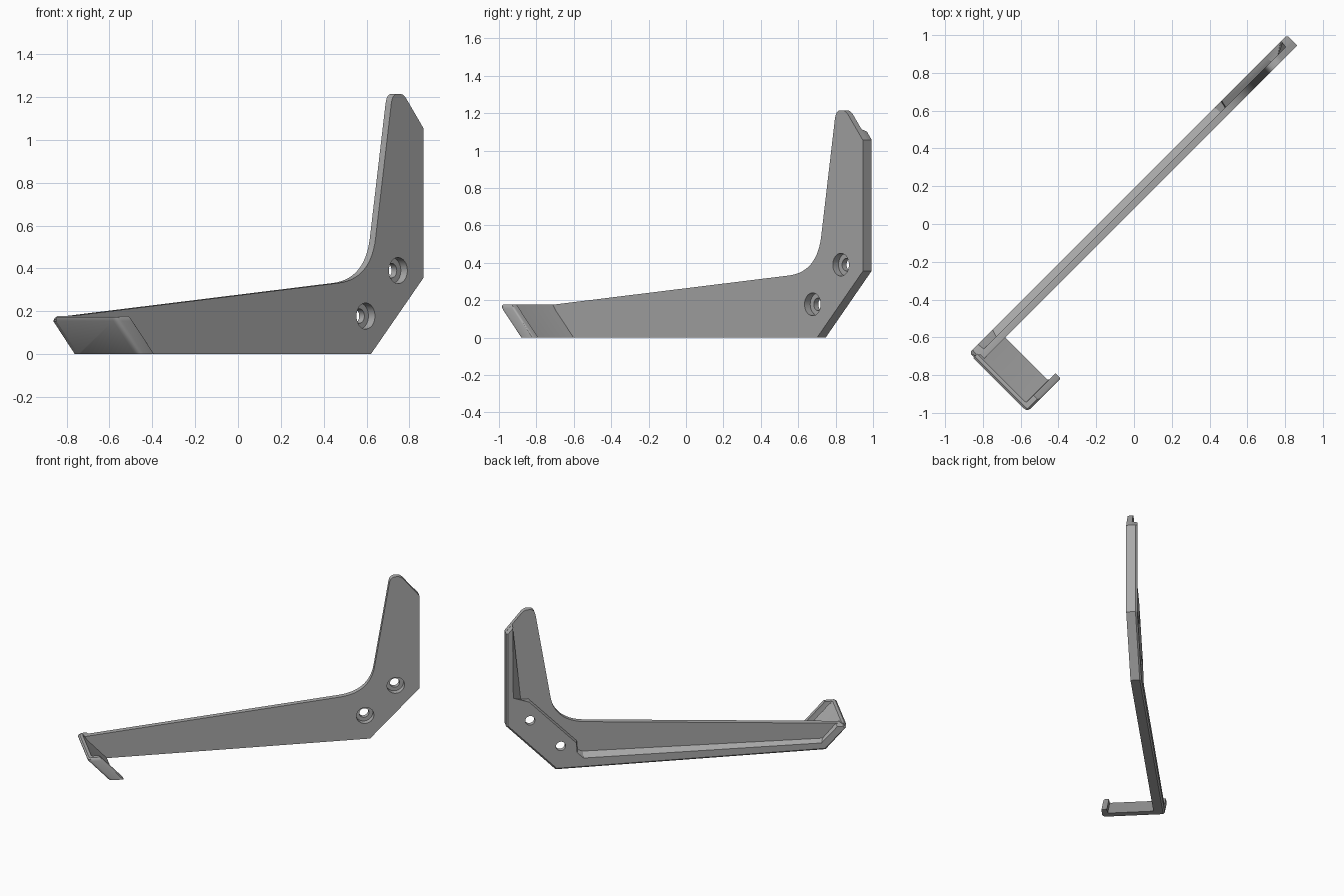
import bpy, bmesh, math
from mathutils import Vector

cube = bpy.data.objects.get("Cube")
if cube:
    bpy.data.objects.remove(cube, do_unlink=True)

R = math.sqrt(0.5)
FRONT, WEB, BACK = -0.057, -0.095, -0.134    # offsets across the plate


def place(u, w, z):
    """u runs along the arm, w across it; the arm lies on the diagonal."""
    return Vector(((u + w) * R, (u - w) * R, z))


def curve(a, c, b, n=8):
    """Points of a rounded corner from a to b around control point c."""
    out = []
    for i in range(n + 1):
        t = i / n
        out.append(tuple((1 - t) ** 2 * a[k] + 2 * t * (1 - t) * c[k] + t * t * b[k]
                         for k in range(2)))
    return out


def loft(name, layers):
    """Closed solid through rings of (u, w, z) points."""
    bm = bmesh.new()
    rings = [[bm.verts.new(place(*p)) for p in ring] for ring in layers]
    n = len(rings[0])
    for lo, hi in zip(rings, rings[1:]):
        for i in range(n):
            j = (i + 1) % n
            bm.faces.new((lo[i], lo[j], hi[j], hi[i]))
    bm.faces.new(rings[0])
    bm.faces.new(rings[-1])
    bmesh.ops.recalc_face_normals(bm, faces=bm.faces)
    mesh = bpy.data.meshes.new(name)
    bm.to_mesh(mesh)
    bm.free()
    ob = bpy.data.objects.new(name, mesh)
    bpy.context.collection.objects.link(ob)
    return ob


def at(points, w):
    return [(u, w, z) for u, z in points]


# Thin web: tapered arm, curved inner corner, upright with rounded tip
web = [(-0.93, 0), (0.934, 0), (1.28, 0.355), (1.28, 1.056)]
web += curve((1.17, 1.19), (1.15, 1.215), (1.125, 1.215), 5)
web += curve((1.11, 1.215), (1.077, 1.215), (1.069, 1.17), 6)
web += curve((0.965, 0.54), (0.932, 0.35), (0.72, 0.332), 14)
web += [(-1.065, 0.176)]
bracket = loft("wall_bracket", [at(web, FRONT), at(web, WEB)])

# Back rib with screw pad: outer edge chamfered, inner edge sloping to the web
outer = [(-1.098, 0.155), (-0.955, 0), (0.934, 0), (1.28, 0.355), (1.28, 1.056)]
crest_outer = [(-1.085, 0.155), (-0.95, 0.012), (0.928, 0.012), (1.268, 0.36), (1.268, 1.06)]
inner = [(1.23, 1.117), (1.165, 0.535), (1.12, 0.54), (0.78, 0.193),
         (0.775, 0.13), (0.74, 0.115), (-0.94, 0.075), (-1.03, 0.178), (-1.08, 0.178)]
crest_inner = [(1.235, 1.1), (1.232, 0.57), (1.12, 0.53), (0.79, 0.193),
               (0.785, 0.12), (0.74, 0.075), (-0.925, 0.055), (-1.035, 0.17), (-1.075, 0.17)]
mix = [tuple(a[k] * 0.3 + b[k] * 0.7 for k in range(2)) for a, b in zip(inner, crest_inner)]
rib = loft("back_rib", [at(outer + inner, WEB + 0.006), at(outer + mix, BACK + 0.012),
                        at(crest_outer + crest_inner, BACK)])

# End hook: leaning sheet with a lip, drawn at floor level then sheared upward
lip = 0.305
hook_out = [(-0.955, WEB - 0.005)] + curve((-0.955, lip - 0.03), (-0.955, lip), (-0.925, lip), 5)
hook_in = curve((-0.865, lip), (-0.852, lip), (-0.852, lip - 0.012), 3)
hook_in += [(-0.852, 0.265)] + curve((-0.895, 0.265), (-0.907, 0.265), (-0.907, 0.255), 3)
hook_in += [(-0.907, WEB - 0.005)]


def hook_ring(z, inset=0.0):
    ring = [(u + inset - 0.93 * z, min(w, lip - inset * 0.4), z) for u, w in hook_out]
    return ring + [(u - 0.93 * z, min(w, lip - inset * 0.4), z) for u, w in hook_in]


hook = loft("end_hook", [hook_ring(0), hook_ring(0.155), hook_ring(0.17, 0.01),
                         hook_ring(0.178, 0.028)])


# Counterbored screw holes
def drill(name, u, z, radius, w0, w1):
    n = 32
    circle = [(u + radius * math.cos(2 * math.pi * i / n),
               z + radius * math.sin(2 * math.pi * i / n)) for i in range(n)]
    return loft(name, [at(circle, w0), at(circle, w1)])


cutters = []
for u, z in ((0.90, 0.178), (1.114, 0.39)):
    cutters.append(drill("screw_hole", u, z, 0.034, -0.3, 0.1))
    cutters.append(drill("counterbore", u, z, 0.061, -0.1, 0.1))

# Merge the parts, then cut the holes
helpers = [(rib, 'UNION'), (hook, 'UNION')] + [(c, 'DIFFERENCE') for c in cutters]
for ob, op in helpers:
    mod = bracket.modifiers.new(ob.name, 'BOOLEAN')
    mod.operation = op
    mod.object = ob
    mod.solver = 'EXACT'
    ob.hide_render = True
bpy.context.view_layer.update()
graph = bpy.context.evaluated_depsgraph_get()
merged = bpy.data.meshes.new_from_object(bracket.evaluated_get(graph))
bracket.modifiers.clear()
bracket.data = merged
for ob, op in helpers:
    bpy.data.objects.remove(ob, do_unlink=True)

# Grey material
grey = bpy.data.materials.new("plain grey")
grey.use_nodes = True
colour = (0.4, 0.4, 0.4, 1)
grey.diffuse_color = colour
grey.node_tree.nodes["Principled BSDF"].inputs["Base Color"].default_value = colour
merged.materials.clear()
merged.materials.append(grey)

bpy.ops.object.select_all(action='DESELECT')
bracket.select_set(True)
bpy.context.view_layer.objects.active = bracket
bpy.ops.object.shade_smooth_by_angle(angle=math.radians(30))
